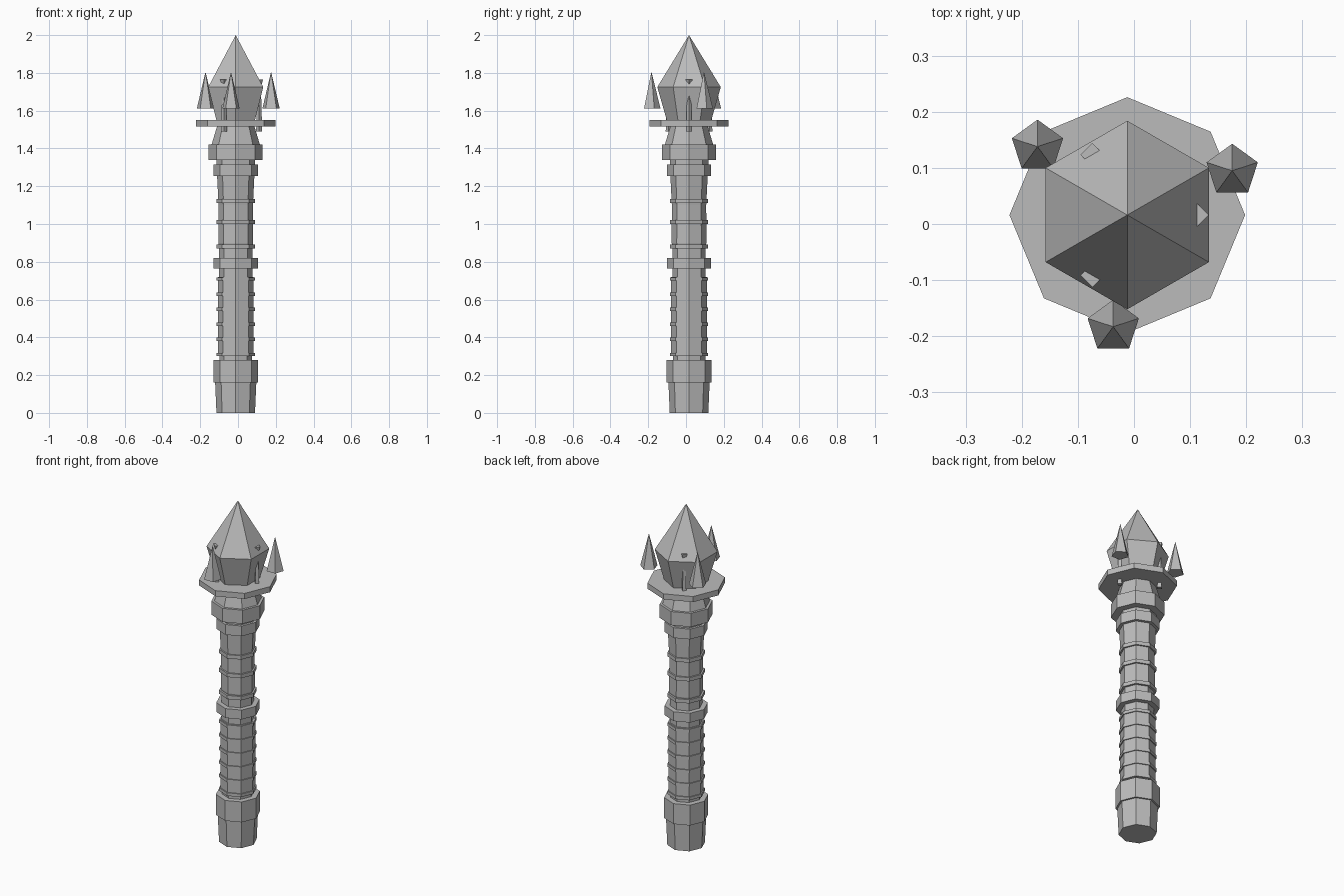
import bpy, bmesh, math

if "Cube" in bpy.data.objects:
    bpy.data.objects.remove(bpy.data.objects["Cube"])

AX, AY = -0.012, 0.016   # tower axis

stone = bpy.data.materials.new("grey stone")
stone.diffuse_color = (0.5, 0.5, 0.5, 1)
stone.use_nodes = True
stone.node_tree.nodes["Principled BSDF"].inputs["Base Color"].default_value = stone.diffuse_color


def lathe(name, profile, sides, x=AX, y=AY, start=90):
    """Stack flat-sided rings from (radius, z) pairs; radius 0 makes a tip."""
    bm = bmesh.new()
    rings = []
    for r, z in profile:
        if r == 0:
            rings.append([bm.verts.new((x, y, z))] * sides)
            continue
        ang = [math.radians(start) + math.tau * i / sides for i in range(sides)]
        rings.append([bm.verts.new((x + r * math.cos(a), y + r * math.sin(a), z)) for a in ang])
    for a, b in zip(rings, rings[1:]):
        for i in range(sides):
            j = (i + 1) % sides
            bm.faces.new(list(dict.fromkeys((a[i], a[j], b[j], b[i]))))
    if profile[0][0]:
        bm.faces.new(rings[0][::-1])
    if profile[-1][0]:
        bm.faces.new(rings[-1])
    bmesh.ops.recalc_face_normals(bm, faces=bm.faces)
    mesh = bpy.data.meshes.new(name)
    bm.to_mesh(mesh)
    bm.free()
    mesh.materials.append(stone)
    ob = bpy.data.objects.new(name, mesh)
    bpy.context.collection.objects.link(ob)
    return ob


def band(name, r, z0, z1):
    return lathe(name, [(r, z0), (r, z1)], 8)


# Foot and shaft
lathe("foot", [(0.102, 0), (0.109, 0.16)], 8)
lathe("lower_shaft", [(0.086, 0.28), (0.086, 0.30), (0.095, 0.30), (0.095, 0.72),
                      (0.088, 0.72), (0.088, 0.77)], 8)
lathe("upper_shaft", [(0.088, 0.82), (0.088, 0.88), (0.092, 0.90), (0.091, 1.10),
                      (0.099, 1.26)], 8)

# Thin shaft bands
for i in range(6):
    band("lower_band", 0.101, 0.30 + 0.08 * i, 0.318 + 0.08 * i)
for z in (0.87, 1.0, 1.11):
    band("upper_band", 0.101, z, z + 0.022)

# Heavy collars
band("foot_collar", 0.119, 0.16, 0.28)
band("middle_collar", 0.117, 0.765, 0.82)
band("upper_collar", 0.117, 1.255, 1.315)
band("collar_neck", 0.102, 1.315, 1.34)
band("head_collar", 0.143, 1.34, 1.42)

# Neck and gallery plate
lathe("neck", [(0.128, 1.42), (0.098, 1.52)], 8)
band("gallery_plate", 0.21, 1.517, 1.55)

# Six-sided head with pointed roof
lathe("head", [(0.118, 1.55), (0.168, 1.725), (0, 2.0)], 6)

# Struts around the head
for k in range(3):
    a = math.tau * k / 3
    lathe("strut", [(0.016, 1.49), (0.010, 1.70), (0.010, 1.73), (0.021, 1.765)], 4,
          AX + 0.124 * math.cos(a), AY + 0.124 * math.sin(a))

# Floating five-sided spikes
for x, y in ((0.175, 0.095), (-0.172, 0.138), (-0.037, -0.183)):
    lathe("spike", [(0.048, 1.612), (0, 1.806)], 5, x, y)
